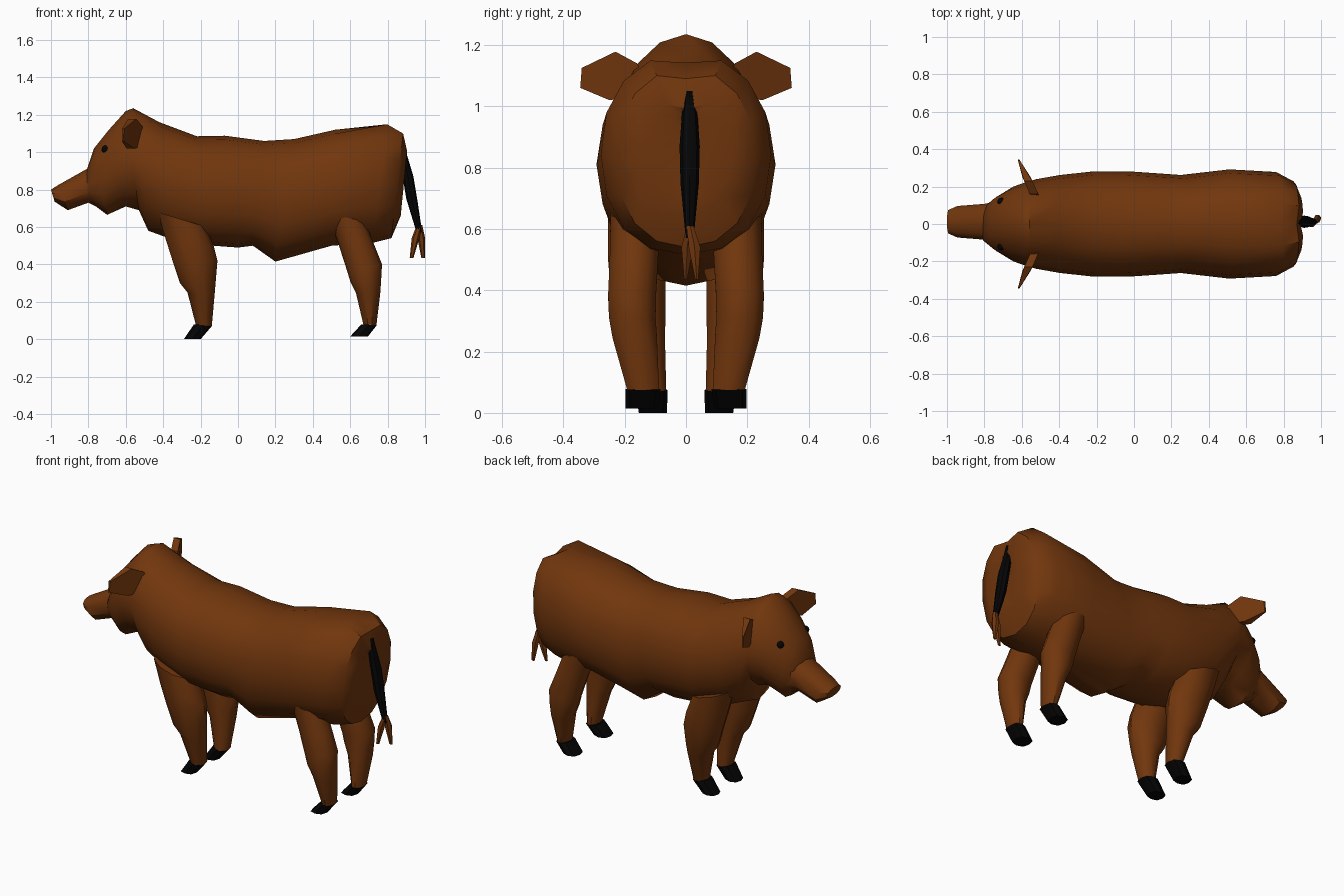
import bpy, bmesh, math


def material(name, rgb):
    m = bpy.data.materials.new(name)
    m.diffuse_color = (*rgb, 1)
    return m


BROWN = material("brown hide", (0.165, 0.037, 0.004))
BLACK = material("black", (0.0015, 0.0015, 0.0015))


def finish(name, bm, mat, mirror=False, angle=40):
    bmesh.ops.recalc_face_normals(bm, faces=bm.faces)
    me = bpy.data.meshes.new(name)
    bm.to_mesh(me)
    bm.free()
    me.materials.append(mat)
    ob = bpy.data.objects.new(name, me)
    bpy.context.collection.objects.link(ob)
    if mirror:
        mod = ob.modifiers.new("mirror", "MIRROR")
        mod.use_axis = (False, True, False)
        mod.use_mirror_merge = False
    bpy.ops.object.select_all(action="DESELECT")
    ob.select_set(True)
    bpy.context.view_layer.objects.active = ob
    bpy.ops.object.shade_smooth_by_angle(angle=math.radians(angle))
    return ob


def loft(name, rings, mat, n=8, y=0.0, power=2.0, mirror=False, crease=()):
    """Skin rings (x0, z0, x1, z1, half width[, y[, power]]); crease dips the top point of a ring."""
    bm = bmesh.new()
    loops = []
    for i, (x0, z0, x1, z1, w, *extra) in enumerate(rings):
        cy = extra[0] if extra else y
        p = extra[1] if len(extra) > 1 else power
        loop = []
        for k in range(n):
            a = 2 * math.pi * k / n
            c, s = math.cos(a), math.sin(a)
            u = math.copysign(abs(c) ** (2 / p), c)
            v = math.copysign(abs(s) ** (2 / p), s)
            t = (1 - u) / 2
            dip = 0.03 if i in crease and k == 0 else 0
            loop.append(bm.verts.new((x0 + (x1 - x0) * t - dip / 2, cy + w * v,
                                      z0 + (z1 - z0) * t - dip)))
        loops.append(loop)
    for a, b in zip(loops, loops[1:]):
        for k in range(n):
            bm.faces.new((a[k], a[(k + 1) % n], b[(k + 1) % n], b[k]))
    bm.faces.new(loops[0])
    bm.faces.new(loops[-1])
    return finish(name, bm, mat, mirror)


# Body and head: back line point, belly line point, half width; ends in a rump cleft
loft("body", [
    (-0.81, 0.90, -0.80, 0.74, 0.09),
    (-0.77, 1.02, -0.70, 0.665, 0.145),
    (-0.69, 1.12, -0.60, 0.71, 0.20, 0, 1.9),
    (-0.60, 1.22, -0.53, 0.69, 0.228, 0, 1.8),
    (-0.56, 1.235, -0.48, 0.58, 0.24, 0, 1.85),
    (-0.42, 1.16, -0.37, 0.54, 0.262, 0, 2.0),
    (-0.22, 1.085, -0.20, 0.505, 0.282),
    (-0.07, 1.088, 0.00, 0.49, 0.282),
    (0.14, 1.06, 0.08, 0.50, 0.272),
    (0.30, 1.07, 0.20, 0.415, 0.262),
    (0.52, 1.12, 0.50, 0.50, 0.292),
    (0.80, 1.172, 0.72, 0.515, 0.278),
    (0.885, 1.12, 0.82, 0.54, 0.228),
    (0.905, 1.02, 0.87, 0.66, 0.15),
    (0.872, 0.97, 0.865, 0.72, 0.02),
], BROWN, n=16, power=2.2, crease=(11, 12, 13))

# Snout
loft("snout", [
    (-0.74, 0.95, -0.76, 0.71, 0.11),
    (-0.80, 0.915, -0.80, 0.73, 0.10),
    (-0.96, 0.825, -0.91, 0.69, 0.088),
    (-1.00, 0.80, -0.98, 0.735, 0.065),
], BROWN, n=10, power=2.3, y=0.012)

# Legs (mirrored pairs)
loft("front_leg", [
    (-0.43, 0.68, -0.17, 0.60, 0.10, 0.16),
    (-0.385, 0.53, -0.13, 0.50, 0.10, 0.16),
    (-0.35, 0.42, -0.11, 0.42, 0.095, 0.157),
    (-0.31, 0.30, -0.12, 0.30, 0.085, 0.148),
    (-0.27, 0.25, -0.125, 0.24, 0.075, 0.14),
    (-0.225, 0.075, -0.14, 0.07, 0.05, 0.112),
], BROWN, mirror=True, n=10)
loft("hind_leg", [
    (0.48, 0.67, 0.68, 0.63, 0.085, 0.165),
    (0.54, 0.50, 0.73, 0.50, 0.083, 0.17),
    (0.585, 0.36, 0.77, 0.40, 0.082, 0.176),
    (0.60, 0.31, 0.765, 0.31, 0.08, 0.175),
    (0.63, 0.25, 0.76, 0.24, 0.076, 0.167),
    (0.67, 0.08, 0.74, 0.075, 0.055, 0.14),
], BROWN, mirror=True, n=10)

# Hooves
loft("front_hoof", [
    (-0.235, 0.08, -0.14, 0.07, 0.052, 0.112),
    (-0.29, 0.0, -0.20, 0.0, 0.046, 0.108),
], BLACK, mirror=True, power=2.6)
loft("hind_hoof", [
    (0.66, 0.08, 0.742, 0.075, 0.057, 0.14),
    (0.60, 0.015, 0.695, 0.015, 0.052, 0.145),
], BLACK, mirror=True, power=2.6)

# Tail and the forked tuft at its end
loft("tail", [
    (0.86, 1.05, 0.892, 1.05, 0.010),
    (0.862, 0.98, 0.905, 0.98, 0.025),
    (0.88, 0.87, 0.938, 0.87, 0.033),
    (0.90, 0.75, 0.958, 0.75, 0.03),
    (0.955, 0.57, 0.985, 0.57, 0.013),
], BLACK, y=0.012)
for name, tip, side in (("tuft_inner", 0.928, -0.010), ("tuft_outer", 0.99, 0.014)):
    mid = (tip + 0.965) / 2
    loft(name, [
        (0.955, 0.61, 0.985, 0.61, 0.012, 0.014),
        (mid - 0.018, 0.54, mid + 0.023, 0.54, 0.022, 0.014 + side),
        (tip - 0.010, 0.435, tip + 0.010, 0.435, 0.006, 0.014 + 1.5 * side),
    ], BROWN, n=6)

# Ears: a flat outline swept forward, extruded to a thin plate
bm = bmesh.new()
outline = [(0.13, 1.08), (0.16, 1.14), (0.23, 1.178), (0.34, 1.125),
           (0.345, 1.06), (0.25, 1.02), (0.17, 1.03)]
front, back = [[bm.verts.new((-0.525 - 0.45 * (y - 0.14) + d * min(1, (0.36 - y) / 0.08), y, z))
                for y, z in outline] for d in (-0.022, 0.022)]
bm.faces.new(front)
bm.faces.new(back)
for k in range(len(outline)):
    j = (k + 1) % len(outline)
    bm.faces.new((front[k], front[j], back[j], back[k]))
finish("ear", bm, BROWN, mirror=True, angle=25)

# Eyes
bm = bmesh.new()
bmesh.ops.create_uvsphere(bm, u_segments=10, v_segments=6, radius=0.021)
bmesh.ops.translate(bm, verts=bm.verts, vec=(-0.71, 0.12, 1.015))
finish("eye", bm, BLACK, mirror=True)
